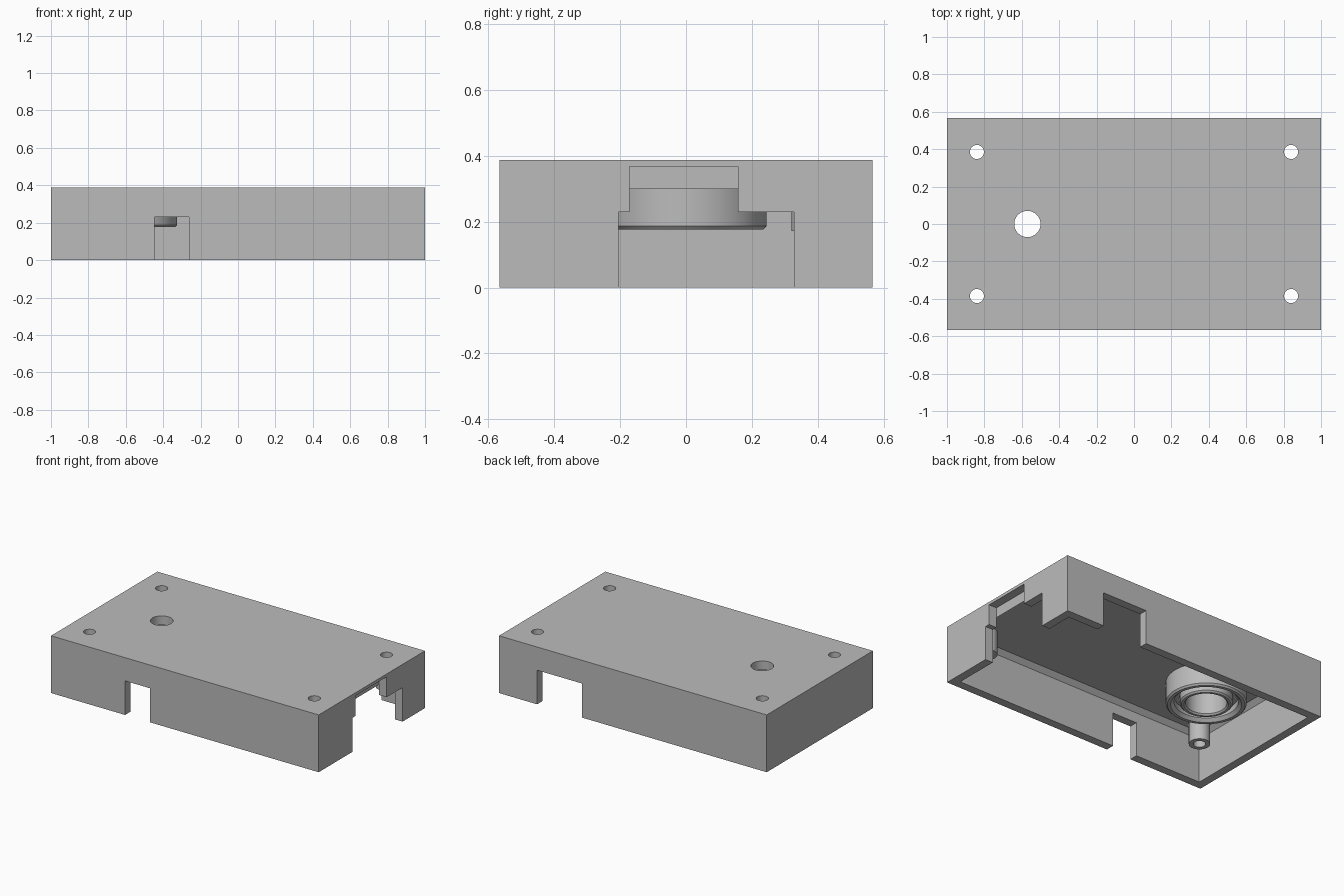
import bpy, bmesh, math

if "Cube" in bpy.data.objects:
    bpy.data.objects.remove(bpy.data.objects["Cube"])

# Overall sizes
HX, HY, H = 1.0, 0.567, 0.387      # half length, half width, height
WALL, CEIL, CHAMFER = 0.057, 0.328, 0.03
POSTS = [(sx * 0.84, sy * 0.385) for sx in (-1, 1) for sy in (-1, 1)]
POST_R, SCREW_R = 0.065, 0.0375
BOSS_X, BOSS_HOLE_R = -0.57, 0.07

grey = bpy.data.materials.new("plain_grey")
grey.diffuse_color = (0.5, 0.5, 0.5, 1)
grey.use_nodes = True
grey.node_tree.nodes["Principled BSDF"].inputs["Base Color"].default_value = grey.diffuse_color


def finish(name, bm):
    bmesh.ops.recalc_face_normals(bm, faces=bm.faces)
    mesh = bpy.data.meshes.new(name)
    bm.to_mesh(mesh)
    bm.free()
    mesh.materials.append(grey)
    ob = bpy.data.objects.new(name, mesh)
    bpy.context.collection.objects.link(ob)
    return ob


def box(name, x0, x1, y0, y1, z0, z1, top_chamfer=0):
    bm = bmesh.new()
    bmesh.ops.create_cube(bm, size=1)
    for v in bm.verts:
        v.co = (x1 if v.co.x > 0 else x0, y1 if v.co.y > 0 else y0,
                z1 if v.co.z > 0 else z0)
    if top_chamfer:
        edges = [e for e in bm.edges if all(v.co.z > z1 - 1e-4 for v in e.verts)]
        bmesh.ops.bevel(bm, geom=edges, offset=top_chamfer, segments=1, affect='EDGES')
    return finish(name, bm)


def lathe(name, profile, x, y, n=64):
    """Revolve a closed (radius, z) profile around a vertical axis."""
    bm = bmesh.new()
    rings = []
    for i in range(n):
        a = 2 * math.pi * i / n
        rings.append([bm.verts.new((x + r * math.cos(a), y + r * math.sin(a), z))
                      for r, z in profile])
    m = len(profile)
    for i in range(n):
        a, b = rings[i], rings[(i + 1) % n]
        for j in range(m):
            k = (j + 1) % m
            bm.faces.new((a[j], b[j], b[k], a[k]))
    return finish(name, bm)


def rod(name, x, y, r, n=64):
    bm = bmesh.new()
    bmesh.ops.create_cone(bm, cap_ends=True, segments=n, radius1=r, radius2=r, depth=1)
    # start at angle zero so the rod lines up with lathed bores
    for v in bm.verts:
        z = 0.25 if v.co.z < 0 else 0.5
        v.co = (v.co.x + x, v.co.y + y, z)
    return finish(name, bm)


def smooth(ob):
    bpy.ops.object.select_all(action='DESELECT')
    ob.select_set(True)
    bpy.context.view_layer.objects.active = ob
    bpy.ops.object.shade_smooth_by_angle(angle=math.radians(30))


# Enclosure shell, open at the bottom
shell = box("enclosure_shell", -HX, HX, -HY, HY, 0, H)
cutters = [
    # chamfered cavity
    box("cavity", -HX + WALL, HX - WALL, -HY + WALL, HY - WALL, -0.1, CEIL, CHAMFER),
    # front and back cable notches
    box("front_notch", -0.447, -0.262, -HY - 0.1, -HY + WALL + 0.01, -0.2, 0.23),
    box("back_notch", 0.38, 0.716, HY - WALL - 0.01, HY + 0.1, -0.2, 0.23),
    # stepped side opening
    box("side_notch", HX - WALL - 0.001, HX + 0.1, -0.205, 0.328, -0.2, 0.23),
    box("side_slot", HX - WALL - 0.001, HX + 0.1, -0.172, 0.158, -0.15, 0.367),
    # holes through the top
    rod("boss_hole", BOSS_X, 0, BOSS_HOLE_R),
] + [rod("screw_hole", x, y, SCREW_R) for x, y in POSTS]

bpy.context.view_layer.objects.active = shell
for c in cutters:
    mod = shell.modifiers.new("cut", 'BOOLEAN')
    mod.operation, mod.solver, mod.object = 'DIFFERENCE', 'EXACT', c
    bpy.ops.object.modifier_apply(modifier=mod.name)
for c in cutters:
    bpy.data.objects.remove(c)
smooth(shell)

# Round boss under the large hole, with a ring groove in its lower face
boss = lathe("ring_boss", [
    (0.245, CEIL), (0.245, 0.187), (0.235, 0.176), (0.215, 0.176), (0.195, 0.196),
    (0.195, 0.235), (0.16, 0.235), (0.16, 0.186), (0.15, 0.176), (0.135, 0.176),
    (0.125, 0.186), (0.125, CEIL)], BOSS_X, 0)
smooth(boss)

# Hollow screw posts
for x, y in POSTS:
    smooth(lathe("screw_post", [(POST_R, CEIL), (POST_R, 0.172),
                                (SCREW_R, 0.172), (SCREW_R, CEIL)], x, y))
